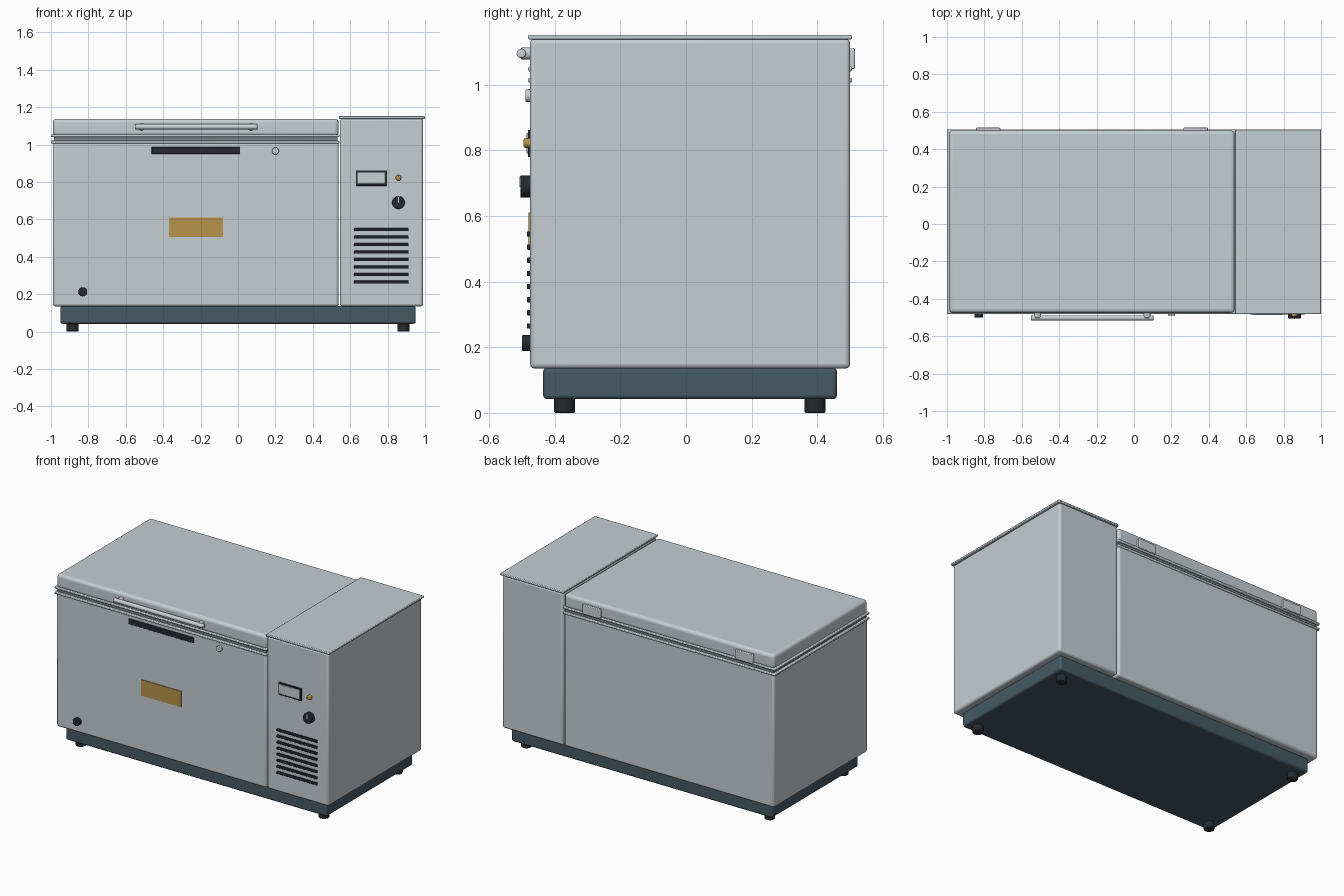
import bpy
import math
from mathutils import Vector

cube = bpy.data.objects.get("Cube")
if cube:
    bpy.data.objects.remove(cube, do_unlink=True)


def material(name, rgb):
    m = bpy.data.materials.new(name)
    m.use_nodes = True
    m.diffuse_color = (*rgb, 1)
    m.node_tree.nodes["Principled BSDF"].inputs["Base Color"].default_value = (*rgb, 1)
    return m


PANEL = material("pale steel panel", (0.56, 0.62, 0.65))
METAL = material("bright metal", (0.6, 0.64, 0.66))
SEAL = material("grey seal", (0.2, 0.23, 0.25))
BASE = material("slate blue base", (0.06, 0.1, 0.13))
BLACK = material("black plastic", (0.018, 0.023, 0.03))
GOLD = material("brass", (0.48, 0.29, 0.07))

FRONT = -0.475  # front face of the cabinet
BACK = 0.5


def finish(obj, name, mat, bevel=0, segments=3):
    obj.name = name
    obj.data.materials.append(mat)
    if bevel:
        mod = obj.modifiers.new("Rounded edges", "BEVEL")
        mod.width = bevel
        mod.segments = segments
        mod.limit_method = "ANGLE"
    bpy.ops.object.shade_smooth_by_angle(angle=math.radians(35))
    return obj


def box(name, x, y, z, mat, bevel=0, segments=3):
    """Box from (low, high) ranges on each axis."""
    bpy.ops.mesh.primitive_cube_add(size=1, location=[sum(r) / 2 for r in (x, y, z)])
    obj = bpy.context.object
    obj.scale = [r[1] - r[0] for r in (x, y, z)]
    bpy.ops.object.transform_apply(location=False, rotation=False, scale=True)
    return finish(obj, name, mat, bevel, segments)


def rod(name, start, end, radius, mat, bevel=0, sides=32):
    """Cylinder between two points."""
    a, b = Vector(start), Vector(end)
    bpy.ops.mesh.primitive_cylinder_add(
        vertices=sides, radius=radius, depth=(b - a).length, location=(a + b) / 2,
        rotation=(b - a).to_track_quat("Z", "Y").to_euler())
    return finish(bpy.context.object, name, mat, bevel, 2)


def front_disc(name, x, z, radius, depth, mat, bevel=0):
    """Round fitting standing out of the front face."""
    return rod(name, (x, FRONT + 0.005, z), (x, FRONT - depth, z), radius, mat, bevel)


def front_plate(name, x, z, depth, mat, bevel=0):
    """Rectangular fitting standing out of the front face."""
    return box(name, x, (FRONT - depth, FRONT + 0.005), z, mat, bevel, 2)


# Plinth and feet
box("base_plinth", (-0.95, 0.95), (-0.435, 0.46), (0.042, 0.138), BASE, 0.012)
for side, x in (("right", -0.885), ("left", 0.885)):
    for end, y in (("front", -0.37), ("back", 0.393)):
        rod(f"{end}_{side}_foot", (x, y, 0), (x, y, 0.045), 0.032, BLACK, 0.004)

# Chest, rim, seal and lid
LID_X = (-0.99, 0.538)
RIM_X = (-1.0, 0.542)
RIM_Y = (FRONT - 0.006, BACK + 0.006)
box("chest_body", LID_X, (FRONT, BACK), (0.135, 1.015), PANEL, 0.014)
box("chest_rim", RIM_X, RIM_Y, (1.006, 1.021), PANEL, 0.005, 2)
box("lid_seal", (-0.985, 0.533), (FRONT + 0.006, BACK - 0.006), (1.018, 1.044), SEAL)
box("lid_flange", RIM_X, RIM_Y, (1.04, 1.055), PANEL, 0.005, 2)
box("lid", LID_X, (FRONT, BACK), (1.045, 1.138), PANEL, 0.02, 4)

# Lid hinges
for side, x in (("right", -0.78), ("left", 0.33)):
    box(f"{side}_hinge", (x - 0.065, x + 0.065), (BACK - 0.01, 0.515),
        (1.048, 1.11), METAL, 0.004, 2)

# Lid handle
rod("handle_bar", (-0.55, -0.502, 1.095), (0.105, -0.502, 1.095), 0.014, METAL, 0.004)
for side, x in (("right", -0.515), ("left", 0.07)):
    rod(f"{side}_handle_mount", (x, FRONT + 0.01, 1.095), (x, -0.502, 1.095), 0.019, METAL, 0.003)

# Machine compartment and its cap
box("machine_cabinet", (0.545, 0.99), (FRONT, BACK), (0.135, 1.14), PANEL, 0.014)
box("machine_cap", (0.54, 1.0), (FRONT - 0.006, BACK + 0.006), (1.138, 1.152), PANEL, 0.004, 2)

# Fittings on the chest front
front_plate("grip_strip", (-0.462, 0.012), (0.95, 0.987), 0.005, BLACK, 0.003)
front_disc("lid_lock", 0.2, 0.966, 0.019, 0.014, METAL, 0.003)
front_plate("badge_plate", (-0.37, -0.08), (0.505, 0.61), 0.005, GOLD)
front_disc("drain_plug", -0.83, 0.213, 0.024, 0.025, BLACK, 0.003)

# Control panel
front_plate("display_frame", (0.63, 0.797), (0.78, 0.862), 0.007, BLACK, 0.002)
front_plate("display_screen", (0.639, 0.788), (0.79, 0.852), 0.011, METAL, 0.002)
front_disc("indicator_lamp", 0.858, 0.822, 0.015, 0.02, GOLD, 0.006)
front_disc("thermostat_knob", 0.858, 0.69, 0.034, 0.03, BLACK, 0.003)
front_plate("knob_pointer", (0.855, 0.861), (0.688, 0.72), 0.032, METAL)

# Ventilation slats
for i in range(8):
    z = 0.545 - i * 0.04
    front_plate(f"vent_slat_{i + 1}", (0.62, 0.912), (z - 0.008, z + 0.008), 0.01, BLACK, 0.003)
